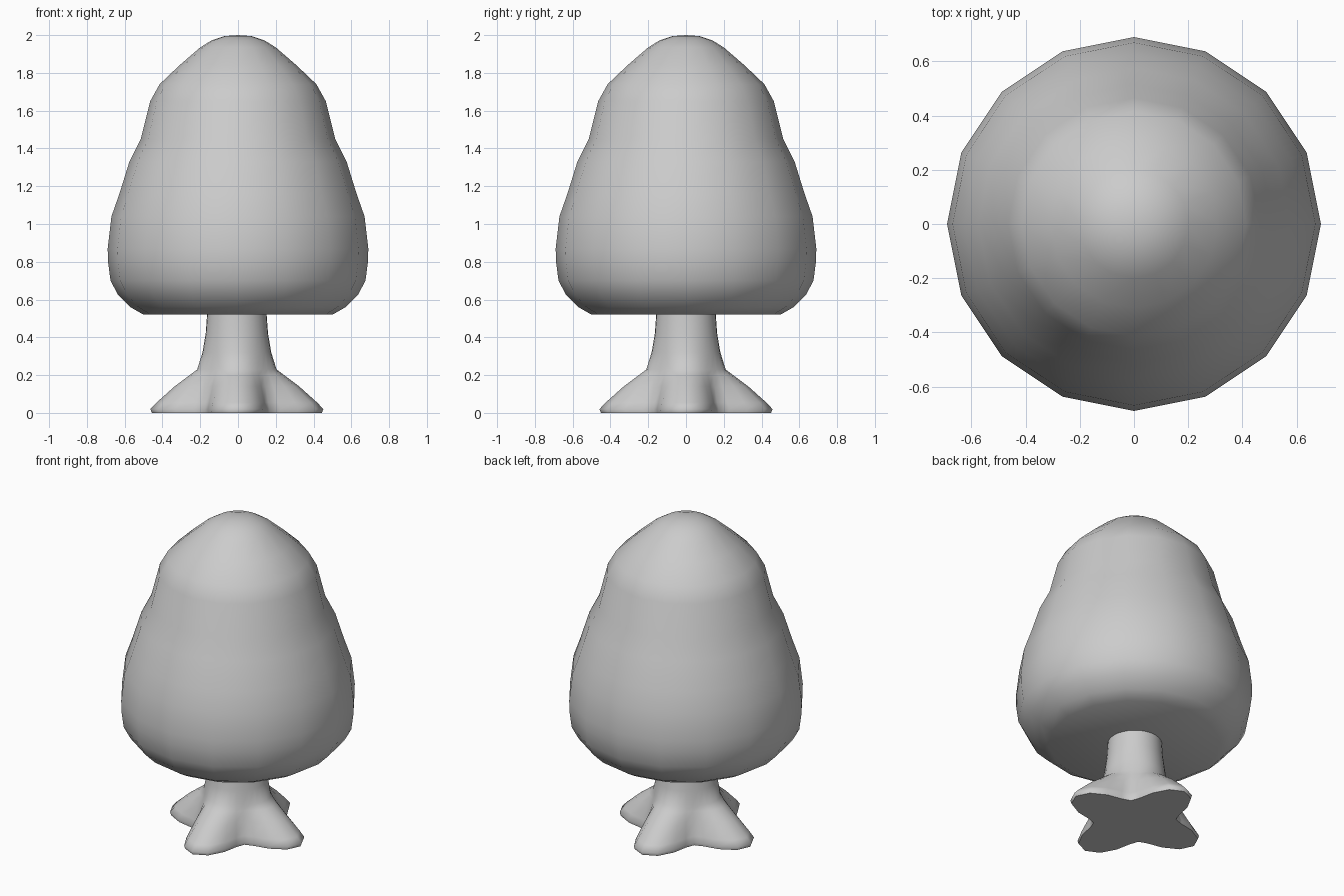
import bpy, bmesh, math

if "Cube" in bpy.data.objects:
    bpy.data.objects.remove(bpy.data.objects["Cube"])

grey = bpy.data.materials.new("plain_grey")
grey.diffuse_color = (0.6, 0.6, 0.6, 1)
grey.use_nodes = True
grey.node_tree.nodes["Principled BSDF"].inputs["Base Color"].default_value = grey.diffuse_color


def skin(name, rings, top=None, angle=60):
    """Bridge equal-sized rings of points, cap the bottom, close to an optional top point."""
    bm = bmesh.new()
    loops = [[bm.verts.new(p) for p in ring] for ring in rings]
    n = len(loops[0])
    bm.faces.new(loops[0][::-1])
    for a, b in zip(loops, loops[1:]):
        for i in range(n):
            j = (i + 1) % n
            bm.faces.new((a[i], a[j], b[j], b[i]))
    if top:
        tip = bm.verts.new(top)
        for i in range(n):
            bm.faces.new((loops[-1][i], loops[-1][(i + 1) % n], tip))
    else:
        bm.faces.new(loops[-1])
    bmesh.ops.recalc_face_normals(bm, faces=bm.faces)
    me = bpy.data.meshes.new(name)
    bm.to_mesh(me)
    bm.free()
    me.materials.append(grey)
    ob = bpy.data.objects.new(name, me)
    bpy.context.collection.objects.link(ob)
    bpy.ops.object.select_all(action='DESELECT')
    ob.select_set(True)
    bpy.context.view_layer.objects.active = ob
    bpy.ops.object.shade_smooth_by_angle(angle=math.radians(angle))
    return ob


# Crown: 16-sided rounded cone with soft tiers (radius, height)
crown = [(0.50, 0.52), (0.57, 0.56), (0.635, 0.625), (0.675, 0.70), (0.688, 0.80),
         (0.69, 0.87), (0.67, 1.04), (0.628, 1.16), (0.575, 1.33), (0.515, 1.45),
         (0.465, 1.65), (0.415, 1.74), (0.31, 1.84), (0.20, 1.935), (0.14, 1.972), (0.07, 1.995)]
skin("crown", [[(r * math.cos(i * math.tau / 16), r * math.sin(i * math.tau / 16), z)
                for i in range(16)] for r, z in crown], top=(0, 0, 2.0))

# Trunk: round stem flaring into four roots (root radius, valley radius, height)
trunk = [(0.45, 0.24, 0.0), (0.458, 0.245, 0.02), (0.425, 0.235, 0.055), (0.33, 0.215, 0.14),
         (0.25, 0.20, 0.20), (0.21, 0.192, 0.23), (0.182, 0.178, 0.32),
         (0.165, 0.165, 0.42), (0.157, 0.157, 0.53)]


def root_ring(root, valley, z, n=32):
    pts = []
    for i in range(n):
        a = i * math.tau / n
        r = valley + (root - valley) * (0.5 + 0.5 * math.cos(4 * a))
        pts.append((r * math.cos(a) - 0.006, r * math.sin(a), z))
    return pts


skin("trunk", [root_ring(*t) for t in trunk])
